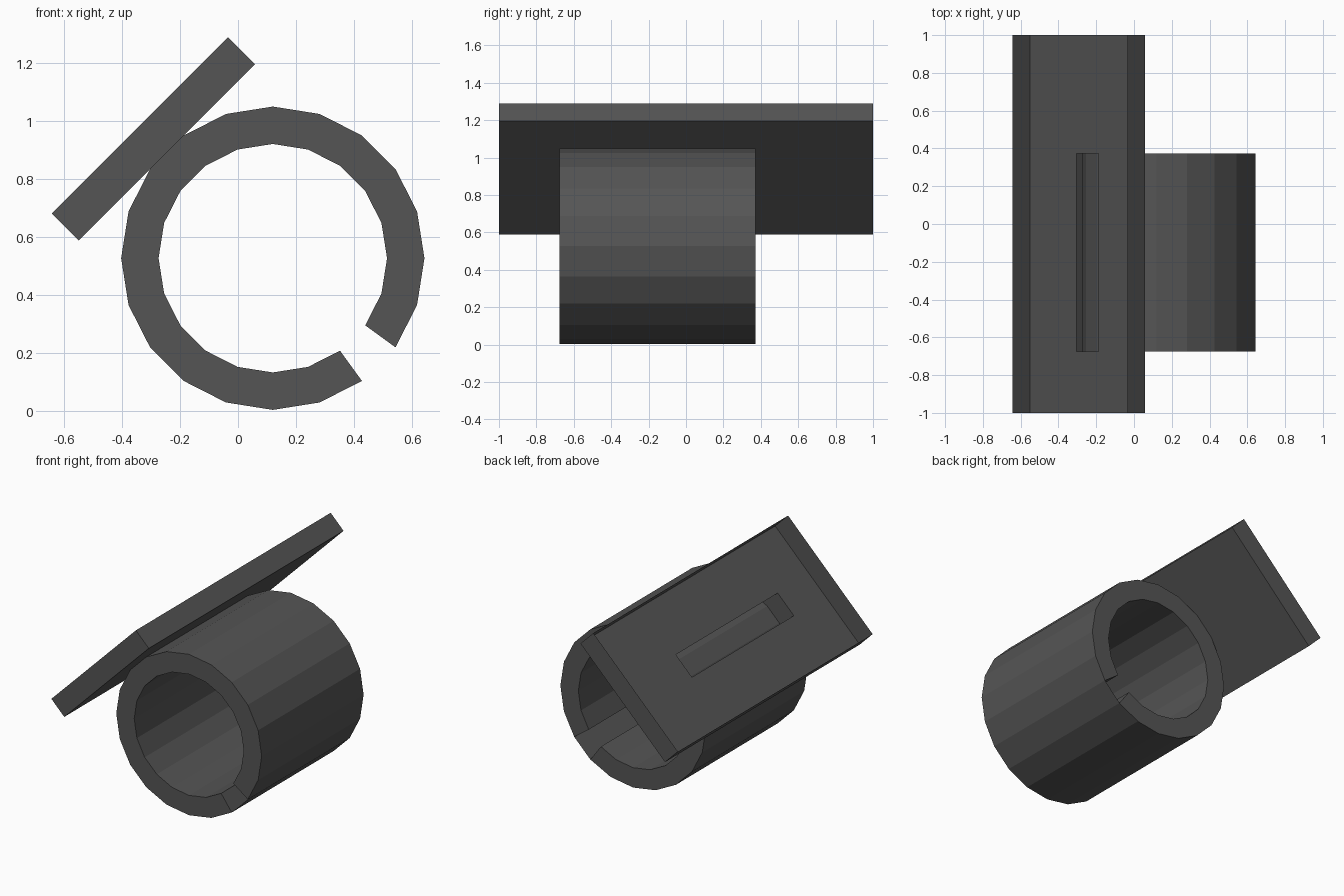
import bpy, bmesh
from math import sin, cos, radians, sqrt

cube = bpy.data.objects.get("Cube")
if cube:
    bpy.data.objects.remove(cube, do_unlink=True)

GREY = (0.09, 0.09, 0.09, 1)
mat = bpy.data.materials.new("dark grey")
mat.use_nodes = True
mat.diffuse_color = GREY
bsdf = mat.node_tree.nodes["Principled BSDF"]
bsdf.inputs["Base Color"].default_value = GREY

CX, CZ = 0.12, 0.527          # tube axis
R_OUT, R_IN = 0.523, 0.394
SIDES = 20
STEP = 360 / SIDES
Y0, Y1 = -0.675, 0.372        # tube ends


def build(name, quads):
    """Make a flat-shaded object from quads, welding shared corners."""
    bm = bmesh.new()
    for q in quads:
        bm.faces.new([bm.verts.new(p) for p in q])
    bmesh.ops.remove_doubles(bm, verts=bm.verts, dist=0.0005)
    bmesh.ops.recalc_face_normals(bm, faces=bm.faces)
    me = bpy.data.meshes.new(name)
    bm.to_mesh(me)
    bm.free()
    me.materials.append(mat)
    ob = bpy.data.objects.new(name, me)
    bpy.context.collection.objects.link(ob)
    return ob


def polar(r, i, y):
    a = radians(90 + STEP * i)
    return (CX + r * cos(a), y, CZ + r * sin(a))


def slanted(u, y, d):
    """Point at u along the plate slope and d out from the tube axis."""
    k = 1 / sqrt(2)
    return (CX + (u - d) * k, y, CZ + (u + d) * k)


# Hollow-walled tube: the outer skin is open under the plate,
# and the inner wall has a one-segment notch on the opposite side
SLOT, NOTCH = 2, 12
tube = []
for i in range(SIDES):
    j = i + 1
    if i != SLOT:
        tube.append([polar(R_OUT, i, Y0), polar(R_OUT, j, Y0),
                     polar(R_OUT, j, Y1), polar(R_OUT, i, Y1)])
    if i != NOTCH:
        tube.append([polar(R_IN, i, Y1), polar(R_IN, j, Y1),
                     polar(R_IN, j, Y0), polar(R_IN, i, Y0)])
        for y in (Y0, Y1):
            tube.append([polar(R_IN, i, y), polar(R_IN, j, y),
                         polar(R_OUT, j, y), polar(R_OUT, i, y)])
# Notch side walls
for i in (NOTCH, NOTCH + 1):
    tube.append([polar(R_IN, i, Y0), polar(R_IN, i, Y1),
                 polar(R_OUT, i, Y1), polar(R_OUT, i, Y0)])
build("tube", tube)

# Slanted open tray resting on one tube facet, slotted into the tube wall
W, L = 0.43, 1.0
D0 = R_OUT * cos(radians(STEP / 2))
D1 = D0 + 0.131
S = R_OUT * sin(radians(STEP / 2))


def floor(u0, u1, y0, y1):
    return [slanted(u0, y0, D0), slanted(u1, y0, D0),
            slanted(u1, y1, D0), slanted(u0, y1, D0)]


us, ys = (-W, -S, S, W), (-L, Y0, Y1, L)
tray = [floor(us[a], us[a + 1], ys[b], ys[b + 1])
        for a in range(3) for b in range(3) if (a, b) != (1, 1)]
rim = [(-W, -L), (W, -L), (W, L), (-W, L)]
for (u0, y0), (u1, y1) in zip(rim, rim[1:] + rim[:1]):
    tray.append([slanted(u0, y0, D0), slanted(u1, y1, D0),
                 slanted(u1, y1, D1), slanted(u0, y0, D1)])
build("slanted_tray", tray)
